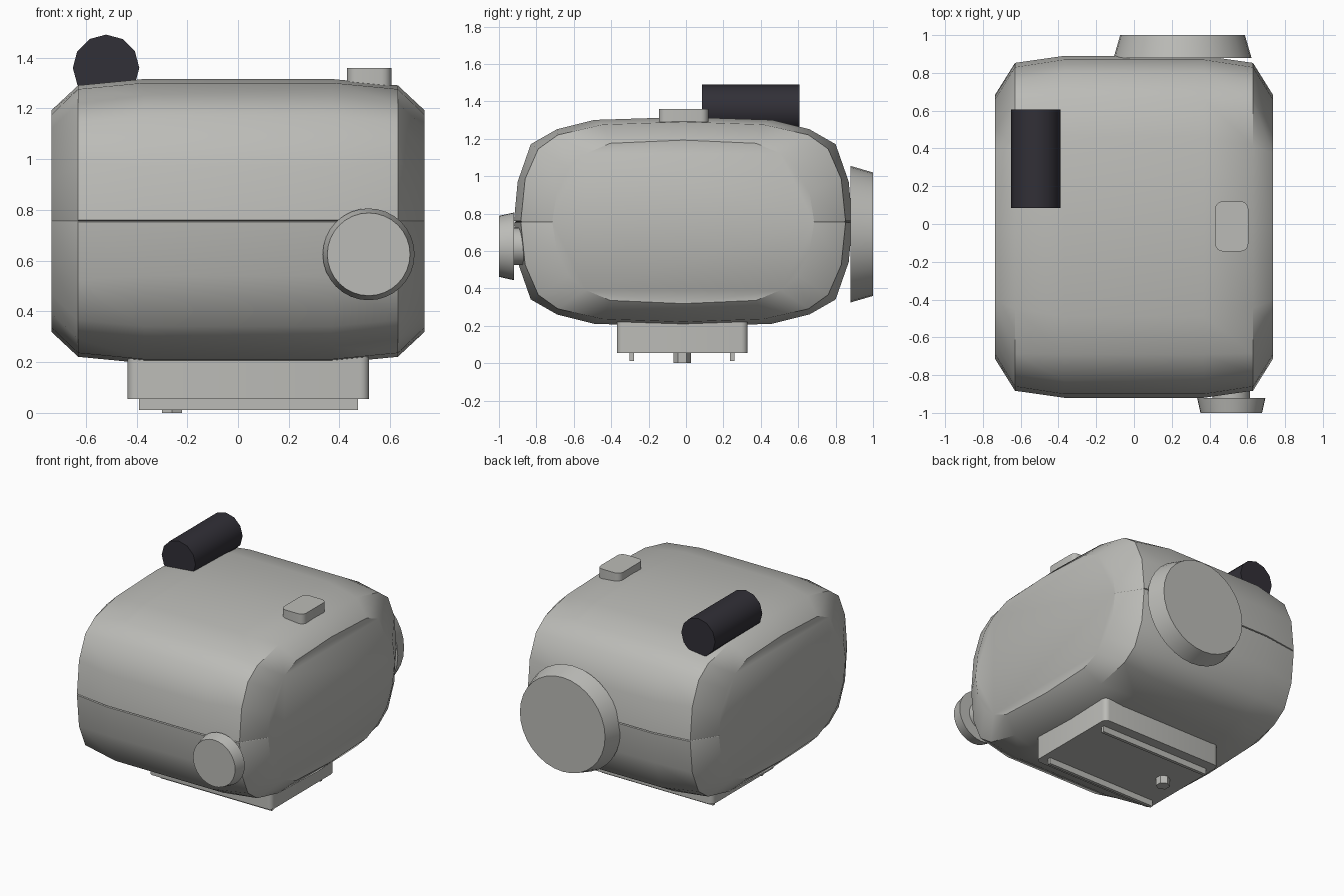
import bpy, bmesh, math
from mathutils import Matrix, Vector

if "Cube" in bpy.data.objects:
    bpy.data.objects.remove(bpy.data.objects["Cube"])


def material(name, rgb):
    m = bpy.data.materials.new(name)
    m.diffuse_color = (*rgb, 1)
    m.use_nodes = True
    m.node_tree.nodes["Principled BSDF"].inputs["Base Color"].default_value = m.diffuse_color
    return m


GREY = material("warm grey", (0.5, 0.5, 0.475))
DARK = material("charcoal", (0.031, 0.029, 0.038))


def finish(bm, name, mat, angle=40):
    bmesh.ops.recalc_face_normals(bm, faces=bm.faces)
    me = bpy.data.meshes.new(name)
    bm.to_mesh(me)
    bm.free()
    ob = bpy.data.objects.new(name, me)
    bpy.context.collection.objects.link(ob)
    me.materials.append(mat)
    bpy.ops.object.select_all(action='DESELECT')
    ob.select_set(True)
    bpy.context.view_layer.objects.active = ob
    bpy.ops.object.shade_smooth_by_angle(angle=math.radians(angle))
    return ob


def cone_y(name, x, z, y0, y1, r0, r1, mat, sides=32):
    """Cylinder or cone along y, radius r0 at y0 and r1 at y1."""
    bm = bmesh.new()
    rings = []
    for y, r in ((y0, r0), (y1, r1)):
        rings.append([bm.verts.new((x + r * math.sin(2 * math.pi * i / sides), y,
                                    z + r * math.cos(2 * math.pi * i / sides)))
                      for i in range(sides)])
    skin(bm, rings)
    return finish(bm, name, mat)


def skin(bm, rings):
    """Join successive rings with quads and cap both ends."""
    n = len(rings[0])
    for a, b in zip(rings, rings[1:]):
        for i in range(n):
            j = (i + 1) % n
            bm.faces.new((a[i], a[j], b[j], b[i]))
    bm.faces.new(rings[0])
    bm.faces.new(rings[-1])


def block(name, x, y, z, mat, corner=0.0):
    """Box given by (min, max) pairs, with rounded vertical corners."""
    bm = bmesh.new()
    bmesh.ops.create_cube(bm, size=1)
    for v in bm.verts:
        v.co = Vector([(p[0] + p[1]) / 2 + c * (p[1] - p[0]) for p, c in zip((x, y, z), v.co)])
    if corner:
        up = [e for e in bm.edges if abs(e.verts[0].co.z - e.verts[1].co.z) > 1e-4]
        bmesh.ops.bevel(bm, geom=up, offset=corner, segments=4, profile=0.5, affect='EDGES')
    return finish(bm, name, mat)


# Housing: one quarter of each cross-section (y, z), mirrored round and lofted along x
MID = [(.905, 0), (.885, .215), (.815, .415), (.675, .495), (.475, .545), (0, .56)]
SHOULDER = [(.868, 0), (.845, .23), (.775, .39), (.67, .465), (.43, .52), (0, .535)]
END = [(.70, 0), (.675, .16), (.61, .29), (.52, .365), (.39, .42), (0, .437)]


def section(quarter, seam):
    a = quarter[0][0]
    side = [(a - seam, 0), (a, .004)] + quarter[1:]      # seam groove at mid height
    top = side + [(-y, z) for y, z in side[-2::-1]]
    return top + [(y, -z) for y, z in top[-2:0:-1]]


bm = bmesh.new()
rings = []
for x, q, seam in ((-.735, END, 0), (-.63, SHOULDER, .007), (-.37, MID, .012),
                   (.37, MID, .012), (.63, SHOULDER, .007), (.735, END, 0)):
    rings.append([bm.verts.new((x, y - .015, z + .756)) for y, z in section(q, seam)])
skin(bm, rings)
finish(bm, "housing", GREY)

# Front eyepiece and rear lens
cone_y("front_eyepiece_stem", .515, .625, -.93, -.8, .1, .1, GREY)
cone_y("front_eyepiece", .515, .625, -.92, -1, .181, .163, GREY)
cone_y("rear_lens", .257, .69, .88, 1, .365, .33, GREY)

# Dark tube and button on top
cone_y("top_tube", -.52, 1.36, .085, .607, .131, .131, DARK, 12)
block("top_button", (.43, .605), (-.145, .12), (1.2, 1.36), GREY, .04)

# Base plate with two rails and a hexagonal peg
block("base_plate", (-.435, .517), (-.37, .33), (.055, .24), GREY, .035)
for side, y in (("front", -.29), ("rear", .247)):
    block(side + "_base_rail", (-.39, .472), (y - .011, y + .011), (.012, .07), GREY)
bm = bmesh.new()
bmesh.ops.create_cone(bm, cap_ends=True, segments=6, radius1=.046, radius2=.046, depth=.07,
                      matrix=Matrix.Translation((-.26, -.02, .035)))
finish(bm, "base_peg", GREY)
